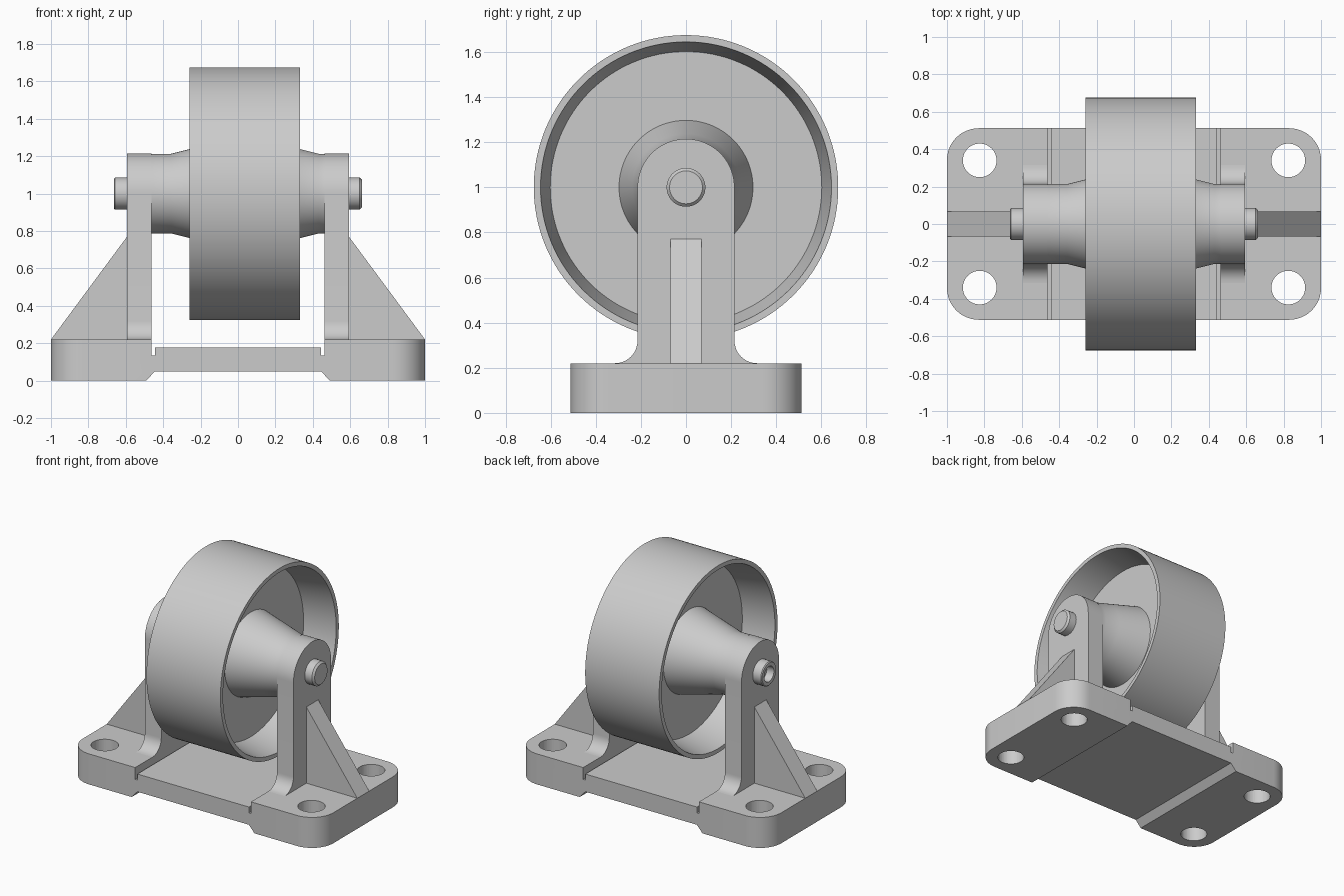
import bpy, bmesh
from math import pi, sin, cos, radians
from mathutils import Matrix

if "Cube" in bpy.data.objects:
    bpy.data.objects.remove(bpy.data.objects["Cube"])


def finish(name, bm, smooth=True):
    bmesh.ops.recalc_face_normals(bm, faces=bm.faces)
    me = bpy.data.meshes.new(name)
    bm.to_mesh(me)
    bm.free()
    ob = bpy.data.objects.new(name, me)
    bpy.context.collection.objects.link(ob)
    bpy.ops.object.select_all(action='DESELECT')
    bpy.context.view_layer.objects.active = ob
    ob.select_set(True)
    if smooth:
        bpy.ops.object.shade_smooth_by_angle(angle=radians(30))
    return ob


def prism(points, w0, w1, axis):
    """Extrude a profile: (x, z) along y, or (y, z) along x."""
    place = (lambda u, v, w: (u, w, v)) if axis == 'Y' else (lambda u, v, w: (w, u, v))
    bm = bmesh.new()
    a = [bm.verts.new(place(u, v, w0)) for u, v in points]
    b = [bm.verts.new(place(u, v, w1)) for u, v in points]
    bm.faces.new(a)
    bm.faces.new(b[::-1])
    n = len(points)
    for i in range(n):
        j = (i + 1) % n
        bm.faces.new((a[i], b[i], b[j], a[j]))
    return bm


def lathe(name, profile, n=96, zc=1.0):
    """Revolve a closed (x, radius) profile about the axle line."""
    bm = bmesh.new()
    rings = []
    for x, r in profile:
        if r == 0:
            rings.append([bm.verts.new((x, 0, zc))] * n)
        else:
            rings.append([bm.verts.new((x, r * cos(2 * pi * k / n), zc + r * sin(2 * pi * k / n)))
                          for k in range(n)])
    for p, q in zip(rings, rings[1:]):
        for k in range(n):
            m = (k + 1) % n
            bm.faces.new(list(dict.fromkeys((p[k], p[m], q[m], q[k]))))
    return finish(name, bm)


def arc(cx, cz, r, a0, a1, n):
    return [(cx + r * cos(radians(a0 + (a1 - a0) * i / n)),
             cz + r * sin(radians(a0 + (a1 - a0) * i / n))) for i in range(n + 1)]


# Base plate: stepped section with grooves and a relieved underside
half = [(0.445, 0.05), (0.49, 0), (1, 0), (1, 0.22), (0.462, 0.22),
        (0.462, 0.135), (0.445, 0.135), (0.445, 0.178)]
bm = prism(half + [(-x, z) for x, z in reversed(half)], -0.512, 0.512, 'Y')
corners = [e for e in bm.edges
           if all(abs(abs(v.co.x) - 1) < 1e-4 for v in e.verts)
           and abs(e.verts[0].co.z - e.verts[1].co.z) > 0.1]
bmesh.ops.bevel(bm, geom=corners, offset=0.17, segments=12, profile=0.5, affect='EDGES')
base = finish("base_plate", bm)

# Bolt holes
bm = bmesh.new()
for sx in (-1, 1):
    for sy in (-1, 1):
        bmesh.ops.create_cone(bm, cap_ends=True, segments=48, radius1=0.09, radius2=0.09, depth=1,
                              matrix=Matrix.Translation((sx * 0.825, sy * 0.34, 0.1)))
cutter = finish("hole_cutter", bm, False)
cutter.hide_render = True
mod = base.modifiers.new("holes", 'BOOLEAN')
mod.operation = 'DIFFERENCE'
mod.solver = 'EXACT'
mod.object = cutter
bpy.context.view_layer.objects.active = base
bpy.ops.object.modifier_move_to_index(modifier="holes", index=0)
bpy.ops.object.modifier_apply(modifier="holes")
bpy.data.objects.remove(cutter)

# Uprights with round tops and filleted feet, each braced by a rib
upright = (arc(0.315, 0.32, 0.1, 270, 180, 10) + arc(0, 1.0, 0.215, 0, 180, 40)
           + arc(-0.315, 0.32, 0.1, 0, -90, 10))
for side, label in ((-1, "left"), (1, "right")):
    finish(label + "_upright", prism(upright, side * 0.462, side * 0.593, 'X'))
    rib = [(side * 0.593, 0.22), (side * 1.0, 0.22), (side * 0.593, 0.77)]
    finish(label + "_rib", prism(rib, -0.068, 0.068, 'Y'), False)

# Wheel: rim, thin web and tapered hub, set slightly off centre
c = 0.037
right = [(0.295, 0.675), (0.295, 0.645), (0.065, 0.602), (0.065, 0.297), (0.295, 0.238), (0.395, 0.213)]
profile = ([(0.462, 0.08), (0.462, 0.213)] + [(c + x, r) for x, r in reversed(right)]
           + [(c - x, r) for x, r in right] + [(-0.462, 0.213), (-0.462, 0.08)])
lathe("wheel", profile, 128)

# Axle pin: recessed left end, chamfered right end
lathe("axle", [(-0.61, 0), (-0.61, 0.05), (-0.663, 0.055), (-0.663, 0.08), (-0.657, 0.086),
               (0.65, 0.086), (0.663, 0.073), (0.663, 0)], 48)
